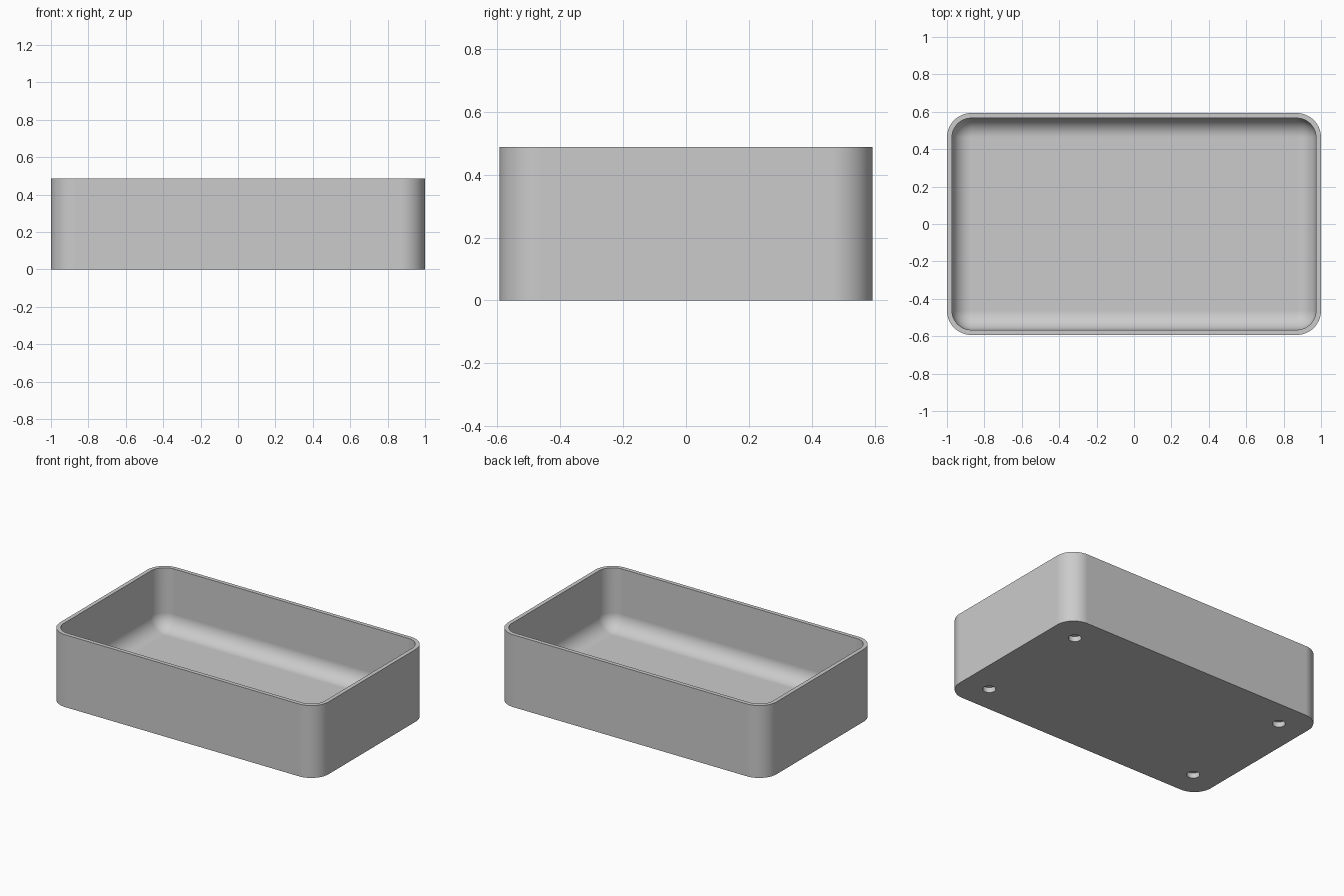
import bpy, bmesh, math

if "Cube" in bpy.data.objects:
    bpy.data.objects.remove(bpy.data.objects["Cube"], do_unlink=True)

HALF_X, HALF_Y, HEIGHT = 1.0, 0.593, 0.487
CORNER, WALL, FLOOR, FILLET = 0.13, 0.027, 0.081, 0.102
HOLE_RADIUS, HOLE_DEPTH = 0.04, 0.035
SEGMENTS = 14

grey = bpy.data.materials.new("plain grey")
grey.use_nodes = True
colour = (0.6, 0.6, 0.6, 1)
grey.diffuse_color = colour
grey.node_tree.nodes["Principled BSDF"].inputs["Base Color"].default_value = colour


def ring(bm, inset, z):
    """Rounded rectangle of vertices, moved inwards by inset."""
    r = CORNER - inset
    verts = []
    for corner, (sx, sy) in enumerate([(1, 1), (-1, 1), (-1, -1), (1, -1)]):
        for i in range(SEGMENTS + 1):
            a = (corner + i / SEGMENTS) * math.pi / 2
            verts.append(bm.verts.new((sx * (HALF_X - CORNER) + r * math.cos(a),
                                       sy * (HALF_Y - CORNER) + r * math.sin(a), z)))
    return verts


# Tray: outer wall, rim, inner wall and a filleted floor
profile = [(0, 0), (0, HEIGHT), (WALL, HEIGHT)]
for i in range(SEGMENTS + 1):
    a = i / SEGMENTS * math.pi / 2
    profile.append((WALL + FILLET * (1 - math.cos(a)),
                    FLOOR + FILLET * (1 - math.sin(a))))
bm = bmesh.new()
rings = [ring(bm, inset, z) for inset, z in profile]
for low, high in zip(rings, rings[1:]):
    for i in range(len(low)):
        j = (i + 1) % len(low)
        bm.faces.new((low[i], low[j], high[j], high[i]))
bm.faces.new(reversed(rings[0]))
bm.faces.new(rings[-1])
bmesh.ops.recalc_face_normals(bm, faces=bm.faces)
mesh = bpy.data.meshes.new("tray")
bm.to_mesh(mesh)
bm.free()
tray = bpy.data.objects.new("tray", mesh)
bpy.context.collection.objects.link(tray)
mesh.materials.append(grey)

# Four shallow blind holes in the underside
bm = bmesh.new()
for sx in (-1, 1):
    for sy in (-1, 1):
        made = bmesh.ops.create_cone(bm, cap_ends=True, segments=32, radius1=HOLE_RADIUS,
                                     radius2=HOLE_RADIUS, depth=2 * HOLE_DEPTH)
        bmesh.ops.translate(bm, verts=made["verts"], vec=(sx * 0.812, sy * 0.406, 0))
cutter_mesh = bpy.data.meshes.new("hole_cutter")
bm.to_mesh(cutter_mesh)
bm.free()
cutter_mesh.materials.append(grey)
cutter = bpy.data.objects.new("hole_cutter", cutter_mesh)
bpy.context.collection.objects.link(cutter)
cutter.hide_render = True

cut = tray.modifiers.new("holes", "BOOLEAN")
cut.operation = "DIFFERENCE"
cut.solver = "EXACT"
cut.object = cutter
bpy.ops.object.select_all(action="DESELECT")
tray.select_set(True)
bpy.context.view_layer.objects.active = tray
bpy.ops.object.modifier_apply(modifier=cut.name)
bpy.data.objects.remove(cutter, do_unlink=True)

# Smooth corners and fillet, crisp rim and holes
bpy.ops.object.shade_smooth_by_angle(angle=math.radians(30))
tray.modifiers.new("even_shading", "WEIGHTED_NORMAL").keep_sharp = True
